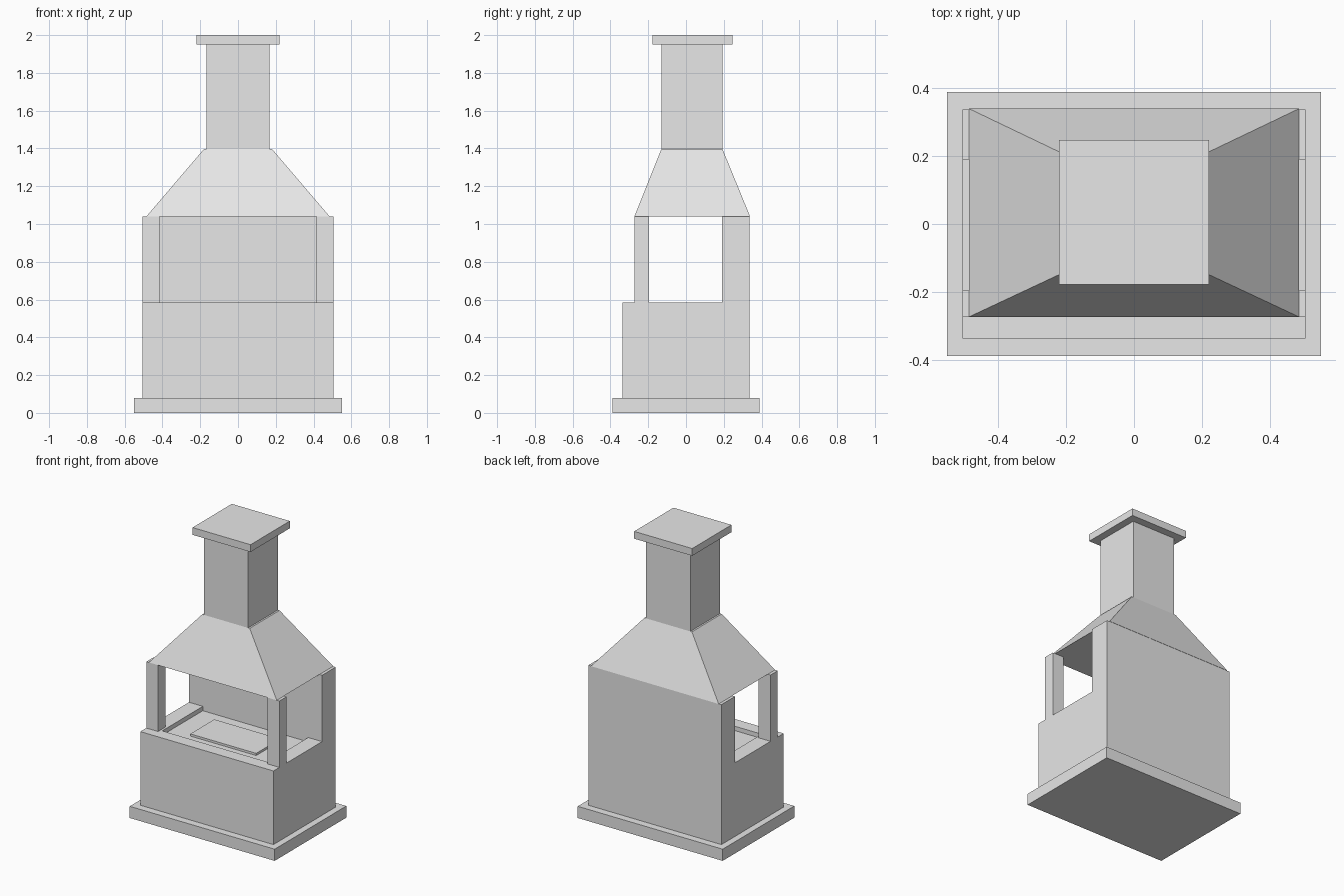
import bpy, bmesh

if "Cube" in bpy.data.objects:
    bpy.data.objects.remove(bpy.data.objects["Cube"])

stone = bpy.data.materials.new("grey_stone")
stone.diffuse_color = (0.8, 0.8, 0.8, 1)
stone.use_nodes = True
stone.node_tree.nodes["Principled BSDF"].inputs["Base Color"].default_value = stone.diffuse_color


def finish(name, bm):
    bmesh.ops.recalc_face_normals(bm, faces=bm.faces[:])
    mesh = bpy.data.meshes.new(name)
    bm.to_mesh(mesh)
    bm.free()
    mesh.materials.append(stone)
    obj = bpy.data.objects.new(name, mesh)
    bpy.context.collection.objects.link(obj)
    return obj


def box_bm(x, y, z, top_x=None, top_y=None):
    """Box between ranges; the top may have its own x and y ranges."""
    bm = bmesh.new()
    bmesh.ops.create_cube(bm, size=1)
    for v in bm.verts:
        up = v.co.z > 0
        xr = top_x if up and top_x else x
        yr = top_y if up and top_y else y
        v.co = (xr[v.co.x > 0], yr[v.co.y > 0], z[up])
    return bm


def box(name, *ranges):
    return finish(name, box_bm(*ranges))


# Plinth
box("plinth", (-0.55, 0.55), (-0.388, 0.388), (0, 0.08))

# Base body with a sunken fire tray in its top
bm = box_bm((-0.505, 0.505), (-0.337, 0.337), (0.08, 0.585))
bm.faces.ensure_lookup_table()
top = max(bm.faces, key=lambda f: f.calc_center_median().z)
bmesh.ops.inset_individual(bm, faces=[top], thickness=0.1)
for v in top.verts:
    v.co = ((-0.4, 0.4)[v.co.x > 0], (-0.25, 0.19)[v.co.y > 0], 0.585)
floor = bmesh.ops.extrude_discrete_faces(bm, faces=[top])["faces"][0]
bmesh.ops.translate(bm, verts=floor.verts[:], vec=(0, 0, -0.03))
finish("body", bm)

# Hearth plate lying in the tray
box("hearth_plate", (-0.25, 0.25), (-0.16, 0.10), (0.555, 0.57))

# Back wall and the two front posts
box("back_wall", (-0.505, 0.505), (0.19, 0.337), (0.585, 1.04))
for side, x in (("left", (-0.505, -0.415)), ("right", (0.415, 0.505))):
    box("front_post_" + side, x, (-0.273, -0.195), (0.585, 1.04))

# Tapered hood, chimney and cap
box("hood", (-0.485, 0.485), (-0.273, 0.339), (1.04, 1.397),
    (-0.18, 0.18), (-0.13, 0.193))
box("chimney", (-0.168, 0.168), (-0.13, 0.193), (1.397, 1.95))
box("chimney_cap", (-0.22, 0.22), (-0.178, 0.247), (1.95, 2.0))
